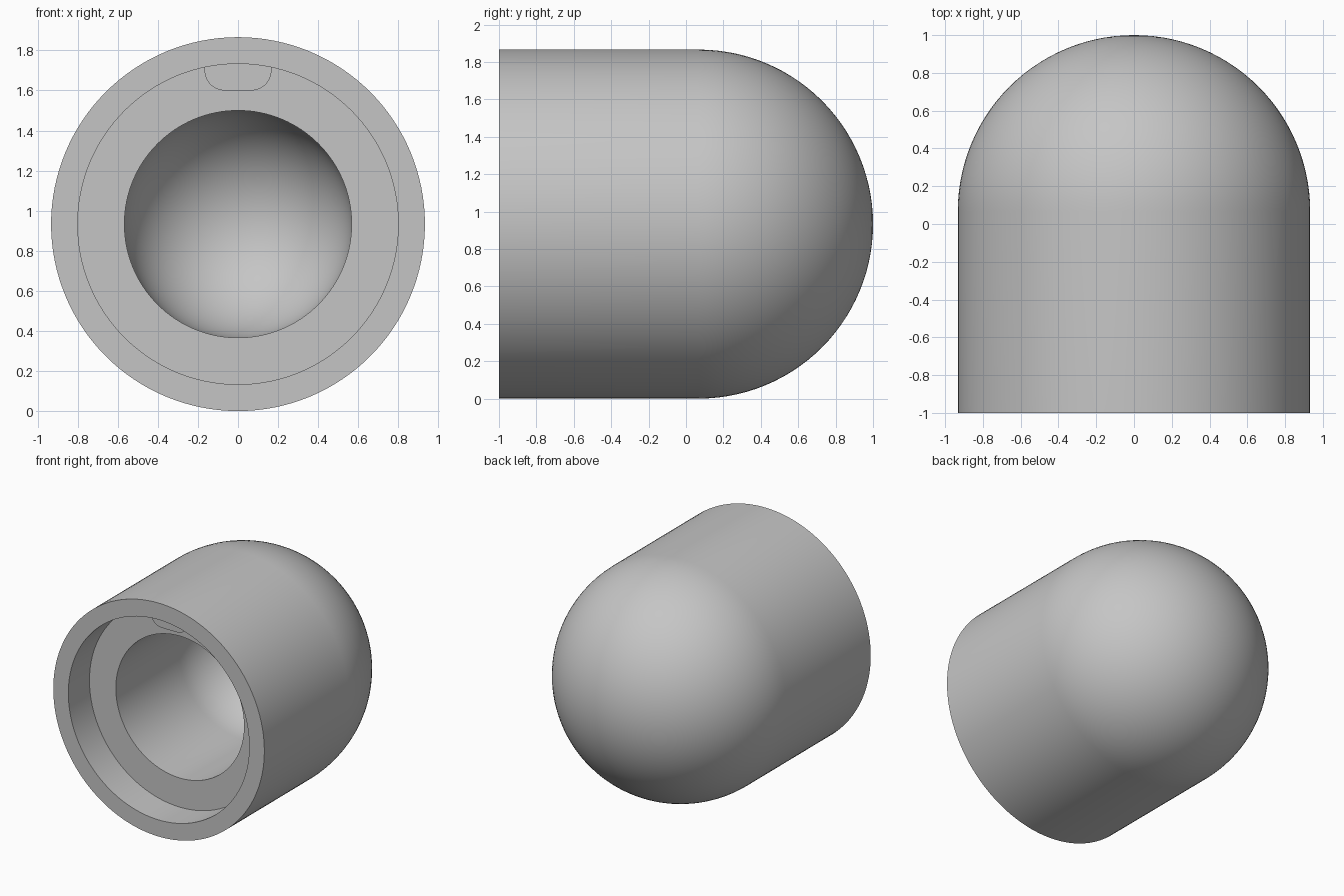
import bpy
import bmesh
from math import sin, cos, pi, asin, radians
from mathutils import Vector

if "Cube" in bpy.data.objects:
    bpy.data.objects.remove(bpy.data.objects["Cube"])

OUTER, RECESS, BORE = 0.933, 0.8, 0.567   # radii
FRONT, FLOOR, DOME = -1.0, -0.733, 0.067  # depths along y
AXIS_Z = OUTER

grey = bpy.data.materials.new("plain_grey")
grey.use_nodes = True
colour = (0.56, 0.56, 0.56, 1)
grey.diffuse_color = colour
grey.node_tree.nodes["Principled BSDF"].inputs["Base Color"].default_value = colour


def finish(name, bm):
    bmesh.ops.recalc_face_normals(bm, faces=bm.faces)
    mesh = bpy.data.meshes.new(name)
    bm.to_mesh(mesh)
    bm.free()
    mesh.materials.append(grey)
    obj = bpy.data.objects.new(name, mesh)
    bpy.context.collection.objects.link(obj)
    obj.location.z = AXIS_Z
    bpy.ops.object.select_all(action='DESELECT')
    obj.select_set(True)
    bpy.context.view_layer.objects.active = obj
    bpy.ops.object.shade_smooth_by_angle(angle=radians(30))
    return obj


def arc(cx, cy, r, start, end, steps):
    angles = [start + (end - start) * i / steps for i in range(steps + 1)]
    return [(cx + r * cos(a), cy + r * sin(a)) for a in angles]


# Domed shell: outer wall and dome, stepped recess, round-ended bore
profile = arc(0, DOME, OUTER, pi / 2, 0, 28)
profile += [(OUTER, FRONT), (RECESS, FRONT), (RECESS, FLOOR), (BORE, FLOOR)]
profile += arc(0, DOME, BORE, 0, pi / 2, 24)
bm = bmesh.new()
verts = [bm.verts.new((r, y, 0)) for r, y in profile]
edges = [bm.edges.new(pair) for pair in zip(verts, verts[1:])]
bmesh.ops.spin(bm, geom=verts + edges, cent=(0, 0, 0), axis=(0, 1, 0),
               angle=2 * pi, steps=128, use_merge=True)
bmesh.ops.remove_doubles(bm, verts=bm.verts, dist=0.0005)
finish("domed_shell", bm)

# Locating key at the top of the recess, rounded at its lower corners
half, low, corner = 0.167, 0.667, 0.1
top_r = RECESS + 0.004
spread = asin(half / top_r)
outline = arc(half - corner, low + corner, corner, 0, -pi / 2, 10)
outline += arc(corner - half, low + corner, corner, -pi / 2, -pi, 10)
outline += arc(0, 0, top_r, pi / 2 + spread, pi / 2 - spread, 12)
bm = bmesh.new()
face = bm.faces.new([bm.verts.new((x, -0.867, z)) for x, z in outline])
result = bmesh.ops.extrude_face_region(bm, geom=[face], use_keep_orig=True)
back = [g for g in result["geom"] if isinstance(g, bmesh.types.BMVert)]
bmesh.ops.translate(bm, verts=back, vec=Vector((0, 0.136, 0)))
finish("locating_key", bm)
